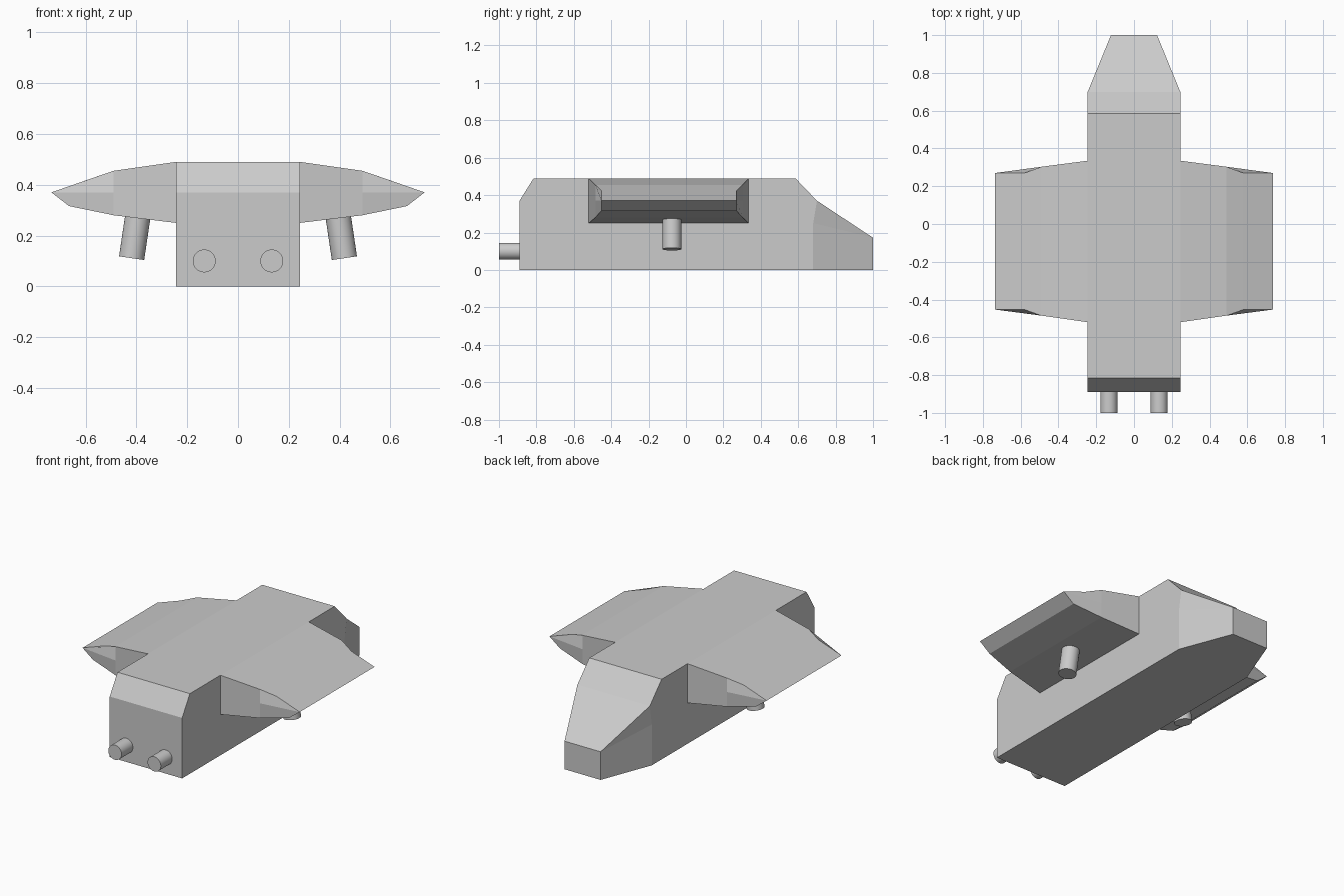
import bpy, bmesh
from mathutils import Vector

if "Cube" in bpy.data.objects:
    bpy.data.objects.remove(bpy.data.objects["Cube"])


def make_object(name, verts, faces):
    """Build a flat-shaded mesh object with consistent normals."""
    bm = bmesh.new()
    vs = [bm.verts.new(v) for v in verts]
    for f in faces:
        bm.faces.new([vs[i] for i in f])
    bmesh.ops.recalc_face_normals(bm, faces=bm.faces)
    mesh = bpy.data.meshes.new(name)
    bm.to_mesh(mesh)
    bm.free()
    obj = bpy.data.objects.new(name, mesh)
    bpy.context.collection.objects.link(obj)
    return obj


def tube(name, start, end, radius):
    """Capped smooth cylinder between two points."""
    a, b = Vector(start), Vector(end)
    bpy.ops.mesh.primitive_cylinder_add(
        vertices=32, radius=radius, depth=(b - a).length, location=(a + b) / 2,
        rotation=(b - a).to_track_quat('Z', 'Y').to_euler())
    obj = bpy.context.object
    obj.name = name
    bpy.ops.object.shade_smooth_by_angle()


# Hull: side outline as (half width, y, z), pinched at the nose
W, N = 0.245, 0.122
outline = [(W, -0.89, 0), (W, -0.89, 0.37), (W, -0.815, 0.49), (W, 0.585, 0.49),
           (W, 0.70, 0.37), (N, 1.0, 0.172), (N, 1.0, 0), (W, 0.68, 0)]
crease = (W, 0.68, 0.25)                      # where the nose taper starts
half = outline + [crease]
n, count = len(outline), len(half)
verts = [(s * x, y, z) for s in (1, -1) for x, y, z in half]
faces = [(i, (i + 1) % n, (i + 1) % n + count, i + count) for i in range(n)]
for o in (0, count):
    faces.append([i + o for i in (0, 1, 2, 3, 4, 8, 7)])    # straight side
    for tri in ((8, 4, 5), (8, 5, 6), (8, 6, 7)):           # tapered nose side
        faces.append([i + o for i in tri])
make_object("hull", verts, faces)

# Wings: cross-sections as (x, z, front y, back y) for top, middle and bottom
sections = [
    [(W, 0.49, -0.52, 0.335), (W, 0.37, -0.52, 0.335), (W, 0.25, -0.52, 0.335)],
    [(0.49, 0.455, -0.485, 0.303), (0.49, 0.37, -0.485, 0.303), (0.49, 0.28, -0.485, 0.303)],
    [(0.58, 0.424, -0.453, 0.27), (0.735, 0.37, -0.453, 0.27), (0.665, 0.316, -0.453, 0.27)],
]
for side, s in (("right", 1), ("left", -1)):
    verts, faces = [], []
    for sec in sections:
        verts += [(s * x, f, z) for x, z, f, b in sec]
        verts += [(s * x, b, z) for x, z, f, b in reversed(sec)]
    for k in (0, 6):
        for i in range(6):
            j = (i + 1) % 6
            faces.append((k + i, k + j, k + j + 6, k + i + 6))
    faces += [(12, 13, 16, 17), (13, 14, 15, 16)]           # wing tip edge
    make_object(side + "_wing", verts, faces)

    # Tilted leg under the wing
    tube(side + "_leg", (s * 0.388, -0.075, 0.32), (s * 0.419, -0.075, 0.111), 0.05)

    # Pipe on the front end
    tube(side + "_pipe", (s * 0.133, -0.86, 0.1), (s * 0.133, -1.0, 0.1), 0.045)
